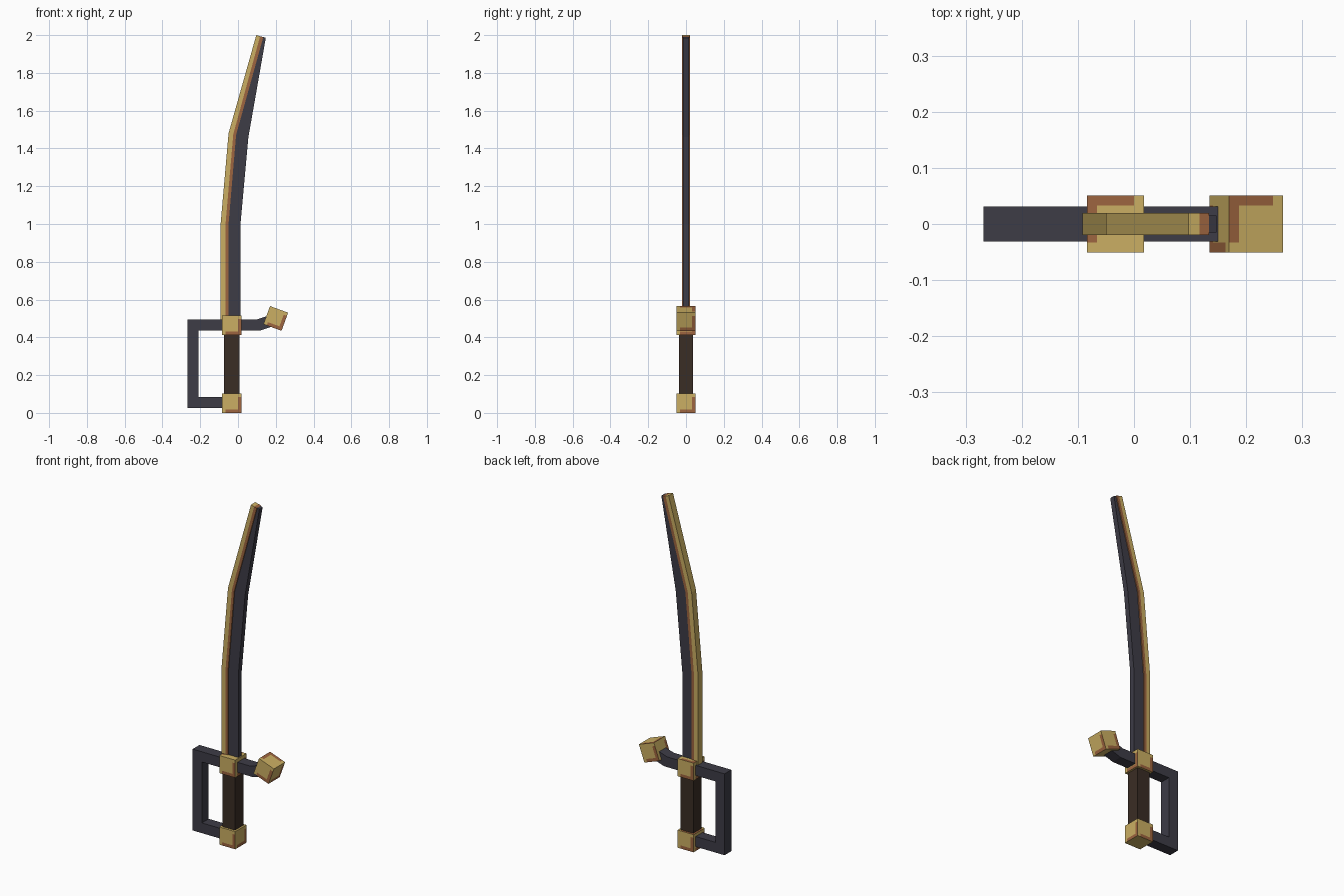
import bpy, bmesh, math
from mathutils import Matrix, Vector

cube = bpy.data.objects.get("Cube")
if cube:
    bpy.data.objects.remove(cube, do_unlink=True)


def material(name, rgb):
    m = bpy.data.materials.new(name)
    m.use_nodes = True
    col = (*rgb, 1.0)
    m.diffuse_color = col
    bsdf = m.node_tree.nodes["Principled BSDF"]
    bsdf.inputs["Base Color"].default_value = col
    bsdf.inputs["Roughness"].default_value = 0.8
    return m


GOLD = material("gold", (0.60, 0.43, 0.125))
COPPER = material("copper", (0.34, 0.13, 0.05))
STEEL = material("dark steel", (0.047, 0.045, 0.062))
LEATHER = material("brown leather", (0.042, 0.026, 0.018))


def finish(name, bm, mats):
    bmesh.ops.recalc_face_normals(bm, faces=bm.faces[:])
    me = bpy.data.meshes.new(name)
    bm.to_mesh(me)
    bm.free()
    for m in mats:
        me.materials.append(m)
    ob = bpy.data.objects.new(name, me)
    bpy.context.scene.collection.objects.link(ob)
    return ob


def block(bm, size, centre):
    mat = Matrix.Translation(centre) @ Matrix.Diagonal((*size, 1))
    bmesh.ops.create_cube(bm, size=1, matrix=mat)


def extrude_profile(bm, points, depth, index=0):
    """Extrude an x-z outline to both sides of y = 0."""
    face = bm.faces.new([bm.verts.new((x, -depth, z)) for x, z in points])
    face.material_index = index
    out = bmesh.ops.extrude_face_region(bm, geom=[face], use_keep_orig=True)["geom"]
    verts = [g for g in out if isinstance(g, bmesh.types.BMVert)]
    bmesh.ops.translate(bm, vec=(0, 2 * depth, 0), verts=verts)
    for f in {f for v in verts for f in v.link_faces}:
        f.material_index = index


def ornate_cube(name, centre, angle=0):
    """Gold cube with an L-shaped copper border on each upright face and the top."""
    bm = bmesh.new()
    bmesh.ops.create_cube(bm, size=1)
    c = 0.32
    for axis in (Vector((1, 0, 0)), Vector((0, 1, 0)), Vector((0, 0, 1))):
        for s in (-c, c):
            geom = bm.verts[:] + bm.edges[:] + bm.faces[:]
            bmesh.ops.bisect_plane(bm, geom=geom, plane_co=axis * s, plane_no=axis)
    for f in bm.faces:
        n, p = f.normal, f.calc_center_median()
        if n.z < -0.5:
            continue
        if n.z > 0.5:                      # top: border at the back and right-hand side
            u, v = -p.x, -p.y
        else:                              # sides: border at the bottom and viewer's right
            u, v = p.dot(Vector((-n.y, n.x, 0))), p.z
        if (u > c and v < c) or (v < -c and u > -c):
            f.material_index = 1
    bm.transform(Matrix.Translation(centre) @ Matrix.Rotation(angle, 4, 'Y')
                 @ Matrix.Scale(0.102, 4))
    return finish(name, bm, [GOLD, COPPER])


# Blade rows: each boundary line from the gilded spine to the cutting edge
spine = [(-0.092, 0.49), (-0.092, 1.0), (-0.05, 1.48), (0.097, 2.0)]
gilt = [(-0.066, 0.49), (-0.066, 1.0), (-0.025, 1.475), (0.117, 1.994)]
trim = [(-0.05, 0.49), (-0.05, 1.0), (-0.01, 1.472), (0.134, 1.99)]
edge = [(0.013, 0.49), (0.013, 1.0), (0.055, 1.46), (0.147, 1.985)]

bm = bmesh.new()
extrude_profile(bm, spine + gilt[::-1], 0.02, 0)
extrude_profile(bm, gilt + trim[::-1], 0.02, 1)
finish("blade_gilded_spine", bm, [GOLD, COPPER])

bm = bmesh.new()
extrude_profile(bm, trim + edge[::-1], 0.015)
finish("blade_body", bm, [STEEL])

# Knuckle guard with the upturned hook, one bent bar
bm = bmesh.new()
extrude_profile(bm, [(0.17, 0.518), (0.10, 0.495), (-0.268, 0.495), (-0.268, 0.025),
                     (-0.04, 0.025), (-0.04, 0.084), (-0.209, 0.084), (-0.209, 0.436),
                     (0.118, 0.436), (0.19, 0.46)], 0.031)
finish("knuckle_guard", bm, [STEEL])

# Grip
bm = bmesh.new()
block(bm, (0.08, 0.076, 0.36), (-0.033, 0, 0.26))
finish("grip", bm, [LEATHER])

# Gold cubes
ornate_cube("pommel", (-0.033, 0, 0.051))
ornate_cube("guard_block", (-0.033, 0, 0.464))
ornate_cube("hook_tip", (0.2, 0, 0.5), -math.radians(-20))
